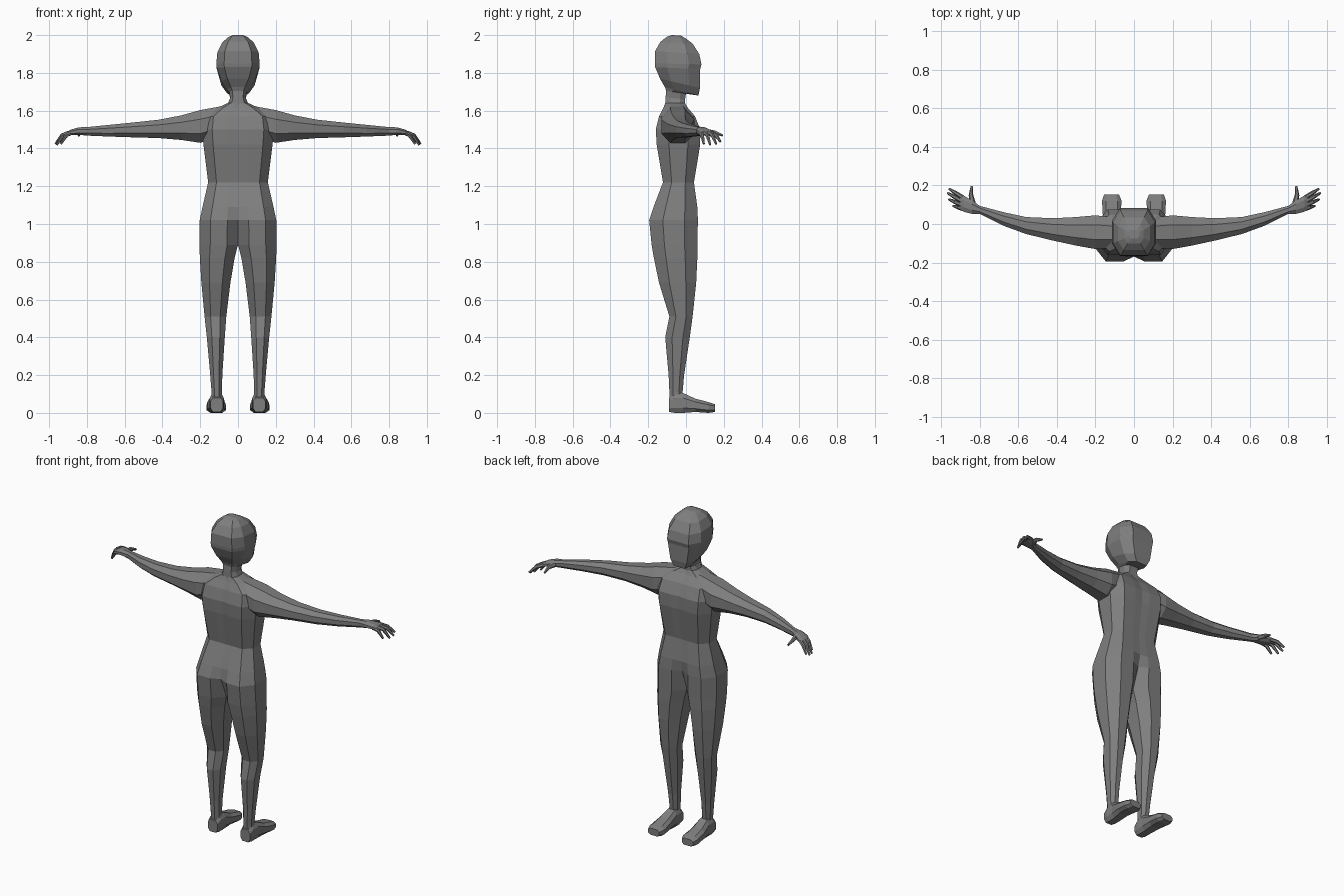
import bpy, bmesh
from mathutils import Vector

grey = bpy.data.materials.new("body_grey")
grey.diffuse_color = (0.21, 0.21, 0.21, 1)


def section(u0, u1, v0, v1, cu=0.28, cv=0.28, inner=None):
    """Eight-sided section with cut corners; inner sets the cut on the u0 side."""
    du, dv = (u1 - u0) * cu, (v1 - v0) * cv
    di = dv if inner is None else inner * (v1 - v0)
    return [(u0, v0 + di), (u0 + du, v0), (u1 - du, v0), (u1, v0 + dv),
            (u1, v1 - dv), (u1 - du, v1), (u0 + du, v1), (u0, v1 - di)]


def loft(name, rings):
    """Skin the rings, close the ends, and mirror to the other side."""
    bm = bmesh.new()
    rows = [[bm.verts.new(p) for p in r] for r in rings]
    n = len(rows[0])
    for a, b in zip(rows, rows[1:]):
        for i in range(n):
            j = (i + 1) % n
            bm.faces.new((a[i], a[j], b[j], b[i]))
    bm.faces.new(rows[0])
    bm.faces.new(rows[-1])
    bmesh.ops.recalc_face_normals(bm, faces=bm.faces)
    # faces lying on the centre plane are not needed
    mid = [f for f in bm.faces if all(abs(v.co.x) < 1e-4 for v in f.verts)]
    bmesh.ops.delete(bm, geom=mid, context='FACES')
    me = bpy.data.meshes.new(name)
    bm.to_mesh(me)
    bm.free()
    me.materials.append(grey)
    ob = bpy.data.objects.new(name, me)
    bpy.context.collection.objects.link(ob)
    m = ob.modifiers.new("mirror", 'MIRROR')
    m.use_clip = True
    return ob


def tube(name, points, radii):
    """Tapered six-sided digit along a path."""
    rings = []
    pts = [Vector(p) for p in points]
    for i, (p, r) in enumerate(zip(pts, radii)):
        d = (pts[min(i + 1, len(pts) - 1)] - pts[max(i - 1, 0)]).normalized()
        side = d.cross(Vector((0, 0, 1))).normalized()
        up = side.cross(d)
        rings.append([p + r * (side * a + up * b) for a, b in
                      ((1, 0), (.5, .87), (-.5, .87), (-1, 0), (-.5, -.87), (.5, -.87))])
    loft(name, rings)


# legs and torso: z, inner x, outer x, back y, front y, inner cut
body = [
    (0.05, 0.085, 0.140, -0.085, -0.020, 0.28),
    (0.11, 0.085, 0.140, -0.088, -0.018, 0.28),
    (0.20, 0.083, 0.147, -0.092, -0.010, 0.28),
    (0.40, 0.070, 0.165, -0.110, 0.020, 0.28),
    (0.51, 0.062, 0.177, -0.088, 0.035, 0.28),
    (0.69, 0.040, 0.194, -0.143, 0.054, 0.28),
    (0.82, 0.018, 0.202, -0.170, 0.060, 0.28),
    (0.89, 0.000, 0.204, -0.182, 0.060, 0.28),
    (1.02, 0.000, 0.203, -0.195, 0.063, 0.10),
    (1.09, 0.000, 0.188, -0.172, 0.060, 0.02),
    (1.22, 0.000, 0.158, -0.122, 0.042, 0.00),
    (1.42, 0.000, 0.183, -0.155, 0.075, 0.02),
    (1.50, 0.000, 0.190, -0.160, 0.076, 0.02),
    (1.57, 0.000, 0.180, -0.143, 0.048, 0.02),
    (1.615, 0.000, 0.110, -0.120, 0.010, 0.03),
    (1.64, 0.000, 0.055, -0.110, -0.005, 0.05),
]
loft("legs_and_torso", [[(x, y, z) for x, y in section(a, b, c, d, inner=k)]
                        for z, a, b, c, d, k in body])

# feet: y, inner x, outer x, bottom z, top z
feet = [(-0.090, 0.080, 0.145, 0.005, 0.080), (-0.060, 0.075, 0.150, 0.0, 0.105),
        (-0.015, 0.075, 0.150, 0.0, 0.105), (0.050, 0.070, 0.162, 0.005, 0.075),
        (0.120, 0.064, 0.166, 0.0, 0.057), (0.153, 0.078, 0.155, 0.005, 0.046)]
loft("feet", [[(x, y, z) for x, z in section(a, b, c, d, 0.2, 0.25)]
              for y, a, b, c, d in feet])

# arms and palms: x, back y, front y, bottom z, top z
arms = [(0.08, -0.125, 0.030, 1.47, 1.625), (0.20, -0.130, 0.045, 1.430, 1.603),
        (0.30, -0.112, 0.036, 1.445, 1.575), (0.42, -0.086, 0.030, 1.455, 1.552),
        (0.56, -0.052, 0.036, 1.459, 1.537), (0.68, -0.008, 0.062, 1.463, 1.525),
        (0.80, 0.052, 0.094, 1.468, 1.513), (0.84, 0.052, 0.122, 1.472, 1.512),
        (0.885, 0.064, 0.148, 1.470, 1.500), (0.902, 0.076, 0.150, 1.470, 1.490)]
loft("arms_and_palms", [[(x, y, z) for y, z in section(a, b, c, d)]
                        for x, a, b, c, d in arms])

# fingers: base x, base y, tip x, tip y, tip z
fingers = [(0.890, 0.138, 0.958, 0.182, 1.436), (0.895, 0.120, 0.966, 0.160, 1.424),
           (0.893, 0.098, 0.960, 0.128, 1.419), (0.880, 0.076, 0.938, 0.094, 1.424)]
for i, (x, y, tx, ty, tz) in enumerate(fingers):
    tube(f"finger_{i + 1}",
         [(x, y, 1.483), ((x + tx) / 2, (y + ty) / 2, 1.470), (tx, ty, tz)],
         [0.012, 0.011, 0.006])
tube("thumb", [(0.835, 0.098, 1.490), (0.846, 0.150, 1.485), (0.842, 0.195, 1.468)],
     [0.017, 0.012, 0.006])

# neck and head: back z, front z, half width, back y, front y
head = [
    (1.620, 1.620, 0.060, -0.110, -0.005),
    (1.670, 1.660, 0.042, -0.108, -0.005),
    (1.705, 1.690, 0.046, -0.105, 0.000),
    (1.725, 1.680, 0.058, -0.112, 0.066),
    (1.770, 1.720, 0.088, -0.138, 0.074),
    (1.830, 1.820, 0.113, -0.163, 0.075),
    (1.850, 1.845, 0.115, -0.165, 0.082),
    (1.915, 1.900, 0.109, -0.164, 0.070),
    (1.965, 1.955, 0.083, -0.135, 0.035),
    (1.992, 1.985, 0.050, -0.100, -0.005),
    (2.000, 1.998, 0.028, -0.075, -0.030),
]
loft("head", [[(x, y, zb + (zf - zb) * (y - c) / (d - c))
               for x, y in section(0, w, c, d, 0.36, 0.27, inner=0)]
              for zb, zf, w, c, d in head])
